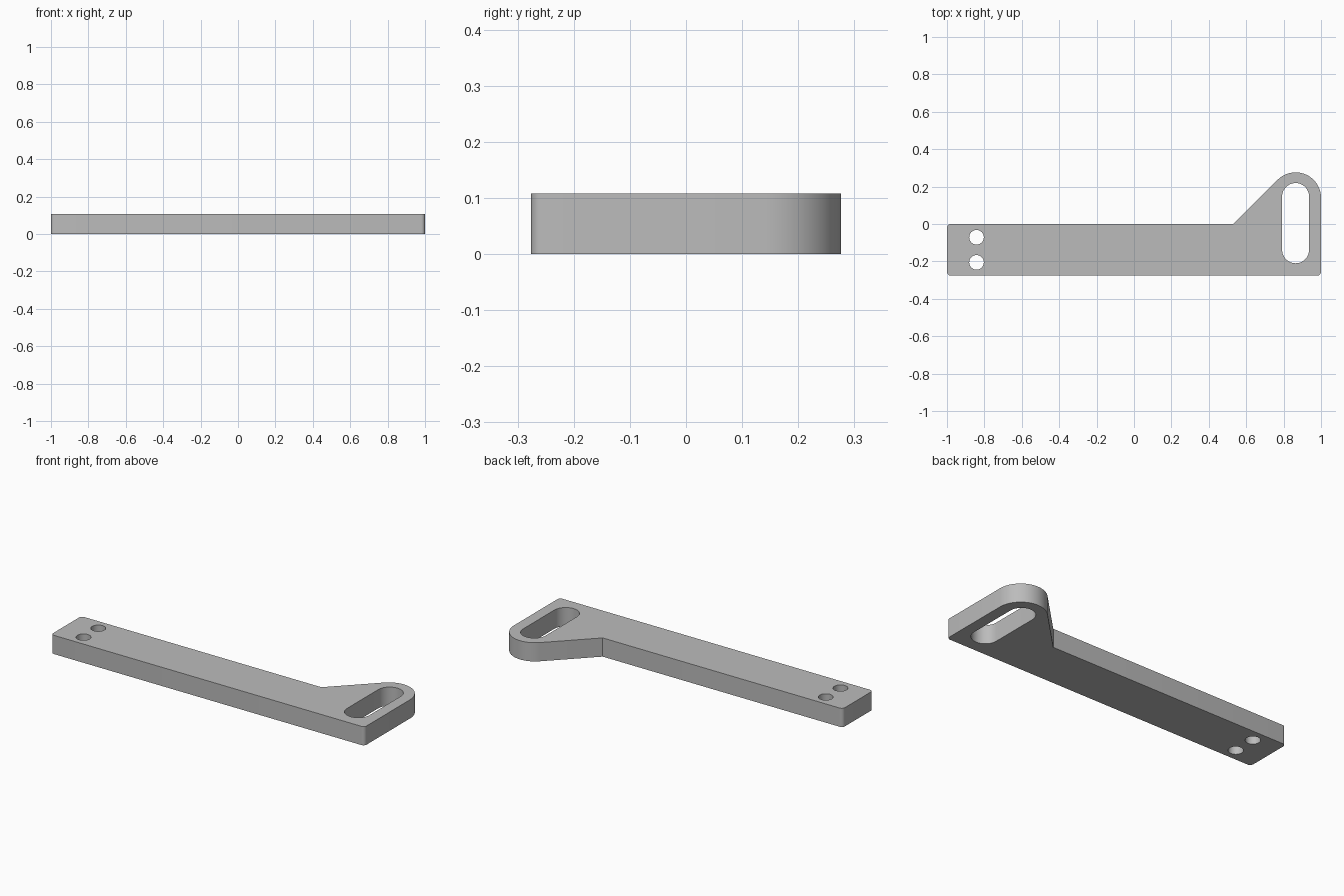
import bpy
import bmesh
from math import cos, sin, radians

cube = bpy.data.objects.get("Cube")
if cube:
    bpy.data.objects.remove(cube)

THICKNESS = 0.108
FRONT, BACK = -0.276, 0.0
CORNER = 0.02
EYE_X, EYE_Y, EYE_R = 0.864, 0.14, 0.136
SLOT_R = 0.072

metal = bpy.data.materials.new("grey metal")
metal.use_nodes = True
grey = (0.5, 0.5, 0.5, 1)
metal.diffuse_color = grey
metal.node_tree.nodes["Principled BSDF"].inputs["Base Color"].default_value = grey


def arc(x, y, r, start, end, steps):
    """Points along a circular arc, angles in degrees."""
    angles = [radians(start + (end - start) * i / steps) for i in range(steps + 1)]
    return [(x + r * cos(a), y + r * sin(a)) for a in angles]


def slot(x, y_low, y_high, r):
    """Long hole with two round ends."""
    return arc(x, y_high, r, 0, 180, 24) + arc(x, y_low, r, 180, 360, 24)


def extruded_plate(name, loops, height):
    """Fill the first loop, leaving the others as holes, and extrude it."""
    bm = bmesh.new()
    for loop in loops:
        verts = [bm.verts.new((x, y, 0)) for x, y in loop]
        for a, b in zip(verts, verts[1:] + verts[:1]):
            bm.edges.new((a, b))
    bmesh.ops.triangle_fill(bm, edges=bm.edges[:], use_beauty=True)
    top = bmesh.ops.extrude_face_region(bm, geom=bm.faces[:], use_keep_orig=True)
    moved = [v for v in top["geom"] if isinstance(v, bmesh.types.BMVert)]
    bmesh.ops.translate(bm, vec=(0, 0, height), verts=moved)
    bmesh.ops.recalc_face_normals(bm, faces=bm.faces[:])
    mesh = bpy.data.meshes.new(name)
    bm.to_mesh(mesh)
    bm.free()
    obj = bpy.data.objects.new(name, mesh)
    bpy.context.collection.objects.link(obj)
    mesh.materials.append(metal)
    bpy.ops.object.select_all(action="DESELECT")
    obj.select_set(True)
    bpy.context.view_layer.objects.active = obj
    bpy.ops.object.shade_smooth_by_angle(angle=radians(30))
    return obj


# Outline: rounded bar, round slotted end, and a 45 degree gusset tangent to it
tangent_x = EYE_X + EYE_R * cos(radians(135))
tangent_y = EYE_Y + EYE_R * sin(radians(135))
outline = arc(-1 + CORNER, FRONT + CORNER, CORNER, 180, 270, 6)
outline += arc(1 - CORNER, FRONT + CORNER, CORNER, 270, 360, 6)
outline += arc(EYE_X, EYE_Y, EYE_R, 0, 135, 36)
outline += [(tangent_x - (tangent_y - BACK), BACK)]
outline += arc(-1 + CORNER, BACK - CORNER, CORNER, 90, 180, 6)

# Adjustment slot and the two bolt holes
holes = [slot(EYE_X, -0.138, 0.147, SLOT_R)]
for y in (-0.071, -0.205):
    holes.append(arc(-0.842, y, 0.039, 0, 352.5, 47))

extruded_plate("bracket_arm", [outline] + holes, THICKNESS)
